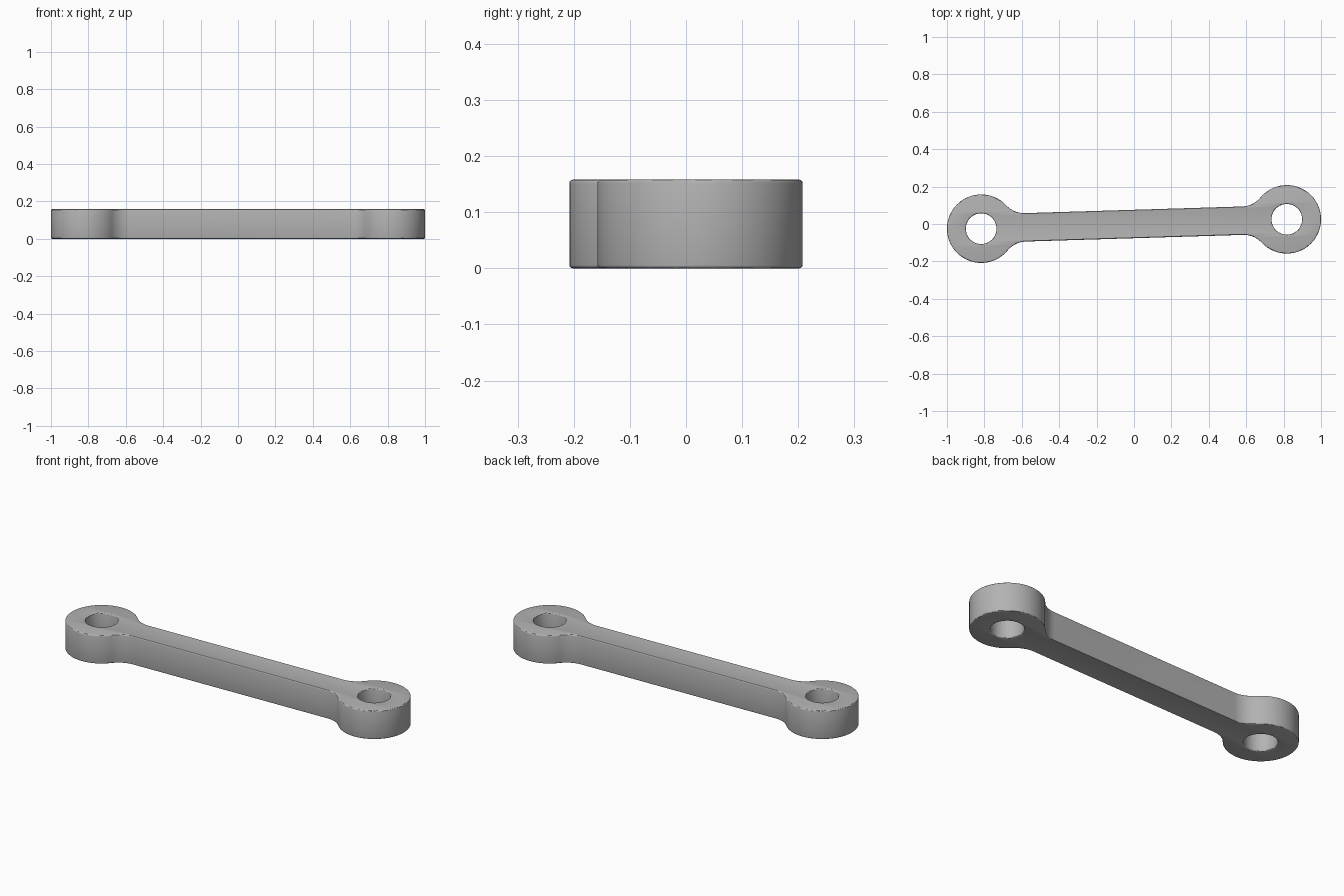
import bpy, bmesh
from math import pi, sin, cos, atan2, hypot, sqrt

cube = bpy.data.objects.get("Cube")
if cube:
    bpy.data.objects.remove(cube, do_unlink=True)

CX, CY = 0.817, 0.025        # eye centre
RING, HOLE = 0.183, 0.082    # eye radii
HALF_W, FILLET = 0.076, 0.133
HEIGHT, EDGE = 0.158, 0.006

grey = bpy.data.materials.new("plain_grey")
grey.use_nodes = True
grey.diffuse_color = (0.45, 0.45, 0.45, 1)
grey.node_tree.nodes["Principled BSDF"].inputs["Base Color"].default_value = (0.45, 0.45, 0.45, 1)


def arc(x, y, r, a0, a1, n):
    return [(x + r * cos(a0 + (a1 - a0) * i / n), y + r * sin(a0 + (a1 - a0) * i / n))
            for i in range(n + 1)]


# Outline of one end: fillet, eye, fillet, then turned half round for the other
half = hypot(CX, CY)
fy = HALF_W + FILLET
fx = sqrt((RING + FILLET) ** 2 - fy ** 2)
meet = atan2(fy, -fx)
end = arc(half - fx, -fy, FILLET, pi / 2, pi - meet, 12)
end += arc(half, 0, RING, -meet, meet, 64)[1:]
end += arc(half - fx, fy, FILLET, meet - pi, -pi / 2, 12)[1:]
outline = end + [(-x, -y) for x, y in end]
holes = [arc(s * half, 0, HOLE, 0, 2 * pi, 48)[:-1] for s in (1, -1)]

# Flat filled curve, extruded with softly rounded edges
curve = bpy.data.curves.new("link_arm", "CURVE")
curve.dimensions = "2D"
curve.fill_mode = "BOTH"
curve.extrude = HEIGHT / 2 - EDGE
curve.bevel_depth = EDGE
curve.bevel_resolution = 2
curve.offset = -EDGE
for loop in [outline] + holes:
    spline = curve.splines.new("POLY")
    spline.points.add(len(loop) - 1)
    for point, (x, y) in zip(spline.points, loop):
        point.co = (x, y, 0, 1)
    spline.use_cyclic_u = True

link = bpy.data.objects.new("link_arm", curve)
bpy.context.collection.objects.link(link)
link.location.z = HEIGHT / 2
link.rotation_euler.z = atan2(CY, CX)
bpy.ops.object.select_all(action="DESELECT")
link.select_set(True)
bpy.context.view_layer.objects.active = link
bpy.ops.object.convert(target="MESH")

# Join the caps to the walls and face everything outward
bm = bmesh.new()
bm.from_mesh(link.data)
bmesh.ops.remove_doubles(bm, verts=bm.verts, dist=0.0002)
bmesh.ops.recalc_face_normals(bm, faces=bm.faces)
bm.to_mesh(link.data)
bm.free()
link.data.materials.clear()
link.data.materials.append(grey)
bpy.ops.object.shade_smooth_by_angle(angle=pi / 6)
